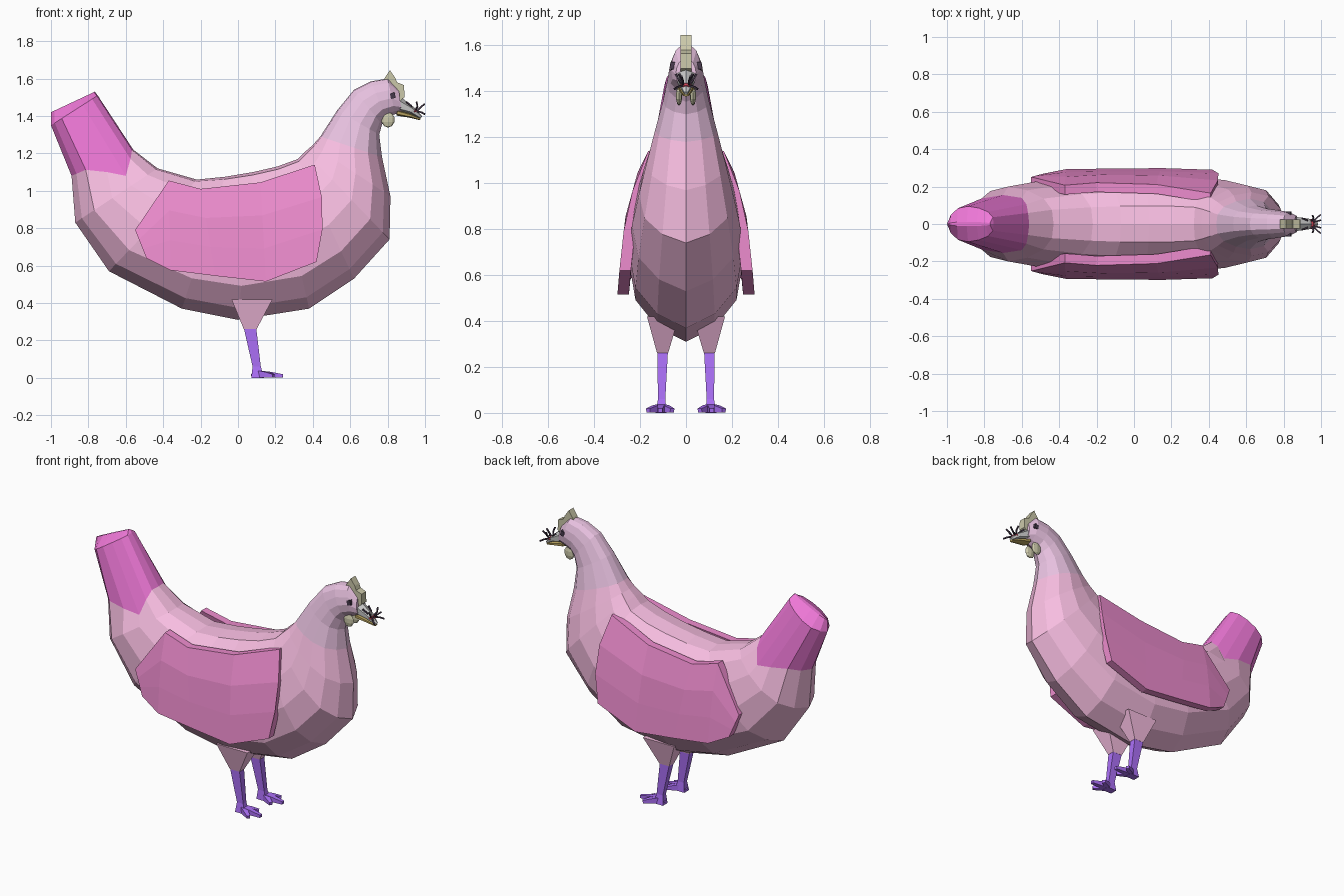
import bpy, bmesh, math
from mathutils import Vector, Matrix

if "Cube" in bpy.data.objects:
    bpy.data.objects.remove(bpy.data.objects["Cube"])


def mat(name, r, g, b):
    m = bpy.data.materials.new(name)
    m.diffuse_color = (r, g, b, 1)
    m.use_nodes = True
    m.node_tree.nodes["Principled BSDF"].inputs["Base Color"].default_value = m.diffuse_color
    return m


PINK = mat("body_pink", .93, .51, .75)
LILAC = mat("head_lilac", .80, .53, .74)
MAGENTA = mat("tail_magenta", .87, .19, .69)
ROSE = mat("wing_rose", .84, .26, .61)
PURPLE = mat("leg_purple", .41, .16, .93)
OLIVE = mat("comb_olive", .60, .58, .40)
BROWN = mat("lower_beak_brown", .50, .38, .12)
PALE = mat("beak_pale", .78, .76, .78)
BLACK = mat("black", .06, .04, .07)
RED = mat("red", .70, .06, .10)


def finish(bm, name, material, mirror=False):
    if mirror:
        copy = bmesh.ops.duplicate(bm, geom=bm.verts[:] + bm.edges[:] + bm.faces[:])["geom"]
        for v in copy:
            if isinstance(v, bmesh.types.BMVert):
                v.co.y *= -1
    bmesh.ops.recalc_face_normals(bm, faces=bm.faces[:])
    me = bpy.data.meshes.new(name)
    bm.to_mesh(me)
    bm.free()
    me.materials.append(material)
    ob = bpy.data.objects.new(name, me)
    bpy.context.collection.objects.link(ob)
    return ob


def add_loft(bm, rings, caps=(True, True)):
    vs = [[bm.verts.new(p) for p in r] for r in rings]
    n = len(vs[0])
    for a, b in zip(vs, vs[1:]):
        for i in range(n):
            j = (i + 1) % n
            bm.faces.new((a[i], a[j], b[j], b[i]))
    for flag, ring in zip(caps, (vs[0], vs[-1])):
        if flag:
            bm.faces.new(ring)


def add_tube(bm, pts, sizes, sides=4):
    """Prism through points; sizes are (side, up) half extents."""
    rings = []
    for i, (p, (su, sv)) in enumerate(zip(pts, sizes)):
        a, b = pts[max(i - 1, 0)], pts[min(i + 1, len(pts) - 1)]
        q = (Vector(b) - Vector(a)).to_track_quat('Z', 'Y')
        k = 1 / math.cos(math.pi / sides)
        rings.append([Vector(p) + q @ Vector((
            su * k * math.cos(2 * math.pi * (s + .5) / sides),
            sv * k * math.sin(2 * math.pi * (s + .5) / sides), 0)) for s in range(sides)])
    add_loft(bm, rings)


# Egg-shaped section: distance down the ring, fraction of the half width
SECTION = [(0, 0), (.02, .38), (.12, .68), (.32, .9), (.55, 1), (.77, .88), (.92, .5), (1, 0)]


def ring(tx, tz, bx, bz, w, moved=None):
    half = []
    for k, (t, f) in enumerate(SECTION):
        x, z = tx + (bx - tx) * t, tz + (bz - tz) * t
        if moved and k in moved:
            x, z = moved[k]
        half.append(Vector((x, f * w, z)))
    return half + [Vector((p.x, -p.y, p.z)) for p in half[-2:0:-1]]


tail_root = ring(-.56, 1.22, -.89, 1.08, .155, {2: (-.575, 1.17), 3: (-.60, 1.08), 4: (-.70, 1.10)})
neck_root = ring(.44, 1.29, .77, 1.18, .135)

# Tail, ending in a central ridge
bm = bmesh.new()
add_loft(bm, [ring(-.765, 1.53, -1.0, 1.42, .012), ring(-.75, 1.51, -1.0, 1.35, .095), tail_root],
         (True, False))
finish(bm, "tail", MAGENTA)

# Body
bm = bmesh.new()
add_loft(bm, [tail_root] + [ring(*r) for r in [
    (-.43, 1.12, -.87, .83, .20), (-.22, 1.06, -.69, .57, .235), (-.07, 1.075, -.30, .37, .25),
    (.08, 1.10, .0, .31, .25), (.21, 1.13, .38, .37, .25), (.32, 1.17, .62, .53, .235),
    (.36, 1.21, .81, .74, .205), (.40, 1.245, .815, .97, .17)]] + [neck_root], (False, False))
finish(bm, "body", PINK)

# Neck and head
bm = bmesh.new()
add_loft(bm, [neck_root] + [ring(*r) for r in [
    (.53, 1.43, .755, 1.30, .10), (.62, 1.54, .77, 1.355, .083), (.71, 1.585, .79, 1.39, .076),
    (.80, 1.60, .84, 1.41, .066), (.86, 1.54, .875, 1.42, .045)]], (False, True))
finish(bm, "head", LILAC)

# Wings: curved panels with a rounded front edge, given thickness
WING = [(-.55, .79, -.49, .64), (-.37, 1.055, -.36, .575), (-.20, 1.01, -.12, .545),
        (.12, 1.045, .15, .515), (.41, 1.14, .42, .62)]
LEAN = [(.5, .30), (.62, .29), (.85, .265), (1.05, .21), (1.15, .16)]


def lean(z):
    for (z0, y0), (z1, y1) in zip(LEAN, LEAN[1:]):
        if z <= z1:
            return y0 + (y1 - y0) * (z - z0) / (z1 - z0)
    return LEAN[-1][1]


bm = bmesh.new()
outer, inner = [], []
for c, (tx, tz, bx, bz) in enumerate(WING):
    col = []
    for i in range(4):
        t = i / 3
        x = tx + (bx - tx) * t + (.035 if c == 4 and i in (1, 2) else 0)
        z = tz + (bz - tz) * t
        col.append(Vector((x, lean(z) - (.02 if c == 0 else 0), z)))
    outer.append(col)
    inner.append([p - Vector((0, .05, 0)) for p in col])
add_loft(bm, [o + n[::-1] for o, n in zip(outer, inner)])
finish(bm, "wings", ROSE, True)

# Thighs
bm = bmesh.new()
add_tube(bm, [(.075, .10, .42), (.065, .102, .26)], [(.10, .075), (.034, .024)], 4)
bm2 = bmesh.new()
bm.free()
bm = bmesh.new()


def level_ring(x, y, z, hx, hy):
    return [Vector((x + sx * hx, y + sy * hy, z)) for sx, sy in ((-1, -1), (1, -1), (1, 1), (-1, 1))]


bm2.free()
add_loft(bm, [level_ring(.075, .10, .42, .11, .07), level_ring(.065, .102, .26, .034, .024)])
finish(bm, "thighs", PINK, True)

# Shanks and toes
bm = bmesh.new()
add_loft(bm, [level_ring(.065, .102, .262, .033, .023), level_ring(.10, .106, .06, .022, .016),
              level_ring(.105, .108, .0, .034, .024)])
for ex, ey in ((.24, .112), (.19, .165), (.19, .06), (.072, .105)):
    sx = .11
    add_tube(bm, [(sx, .108, .02), ((sx + ex) / 2, (.108 + ey) / 2, .017), (ex, ey, .010)],
             [(.016, .019), (.015, .015), (.010, .009)])
finish(bm, "legs_and_feet", PURPLE, True)

# Comb: extruded profile
bm = bmesh.new()
profile = [(.775, 1.58), (.785, 1.605), (.812, 1.645), (.84, 1.605), (.85, 1.58), (.888, 1.565),
           (.89, 1.50), (.865, 1.48), (.82, 1.55)]
add_loft(bm, [[Vector((x, y, z)) for x, z in profile] for y in (-.023, .023)])
finish(bm, "comb", OLIVE)


def add_ball(bm, center, size, u=8, v=5):
    m = Matrix.Translation(center) @ Matrix.Diagonal((*size, 1))
    bmesh.ops.create_uvsphere(bm, u_segments=u, v_segments=v, radius=1, matrix=m)


# Wattles
bm = bmesh.new()
add_ball(bm, (.802, .03, 1.38), (.036, .014, .042))
finish(bm, "wattles", OLIVE, True)

# Eyes
bm = bmesh.new()
add_loft(bm, [[Vector((x, y, z)) for x, z in ((.812, 1.52), (.837, 1.527), (.843, 1.497), (.818, 1.49))]
              for y in (.048, .067)])
finish(bm, "eyes", BLACK, True)

# Beak halves
bm = bmesh.new()
add_tube(bm, [(.86, 0, 1.46), (.93, 0, 1.43), (.98, 0, 1.392)], [(.038, .035), (.028, .018), (.008, .007)], 6)
finish(bm, "upper_beak", PALE)
bm = bmesh.new()
add_tube(bm, [(.85, 0, 1.418), (.92, 0, 1.402), (.975, 0, 1.383)], [(.034, .014), (.026, .010), (.012, .005)], 6)
finish(bm, "lower_beak", BROWN)

# Small insect held in the beak
bm = bmesh.new()
add_ball(bm, (.945, 0, 1.425), (.022, .028, .012), 6, 4)
finish(bm, "insect_body", RED)
bm = bmesh.new()
for x0, kx, kz, ex, ez, ey in ((.93, .925, 1.455, .90, 1.475, .03), (.945, .96, 1.45, .955, 1.475, .045),
                               (.955, .975, 1.445, .998, 1.465, .02), (.955, .98, 1.42, .998, 1.41, .05)):
    add_tube(bm, [(x0, .012, 1.425), (kx, ey * .7, kz), (ex, ey, ez)], [(.004, .004)] * 3)
finish(bm, "insect_legs", BLACK, True)
